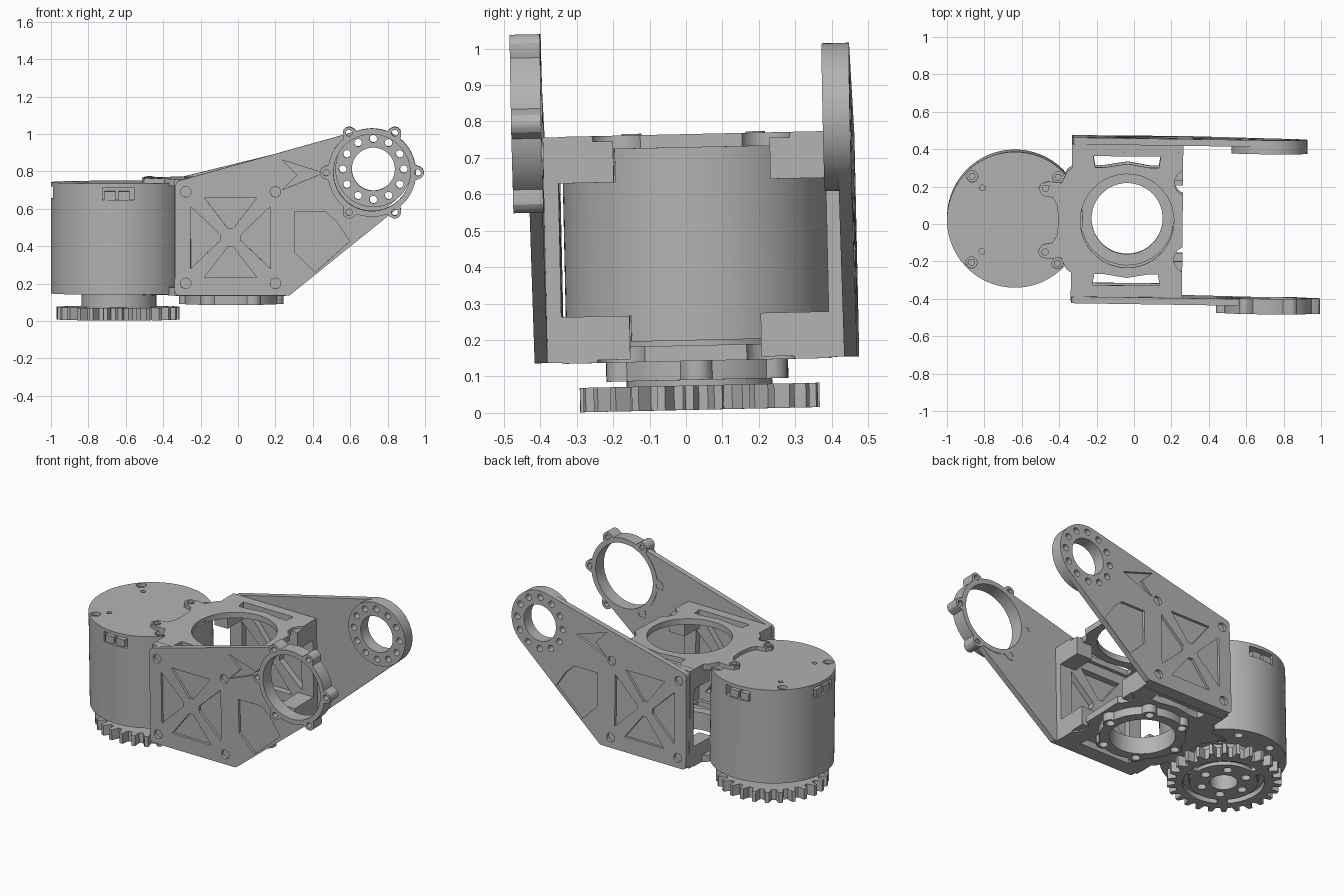
import bpy, bmesh
from math import sin, cos, pi, sqrt, radians
from mathutils import Matrix
from mathutils.geometry import convex_hull_2d

if "Cube" in bpy.data.objects:
    bpy.data.objects.remove(bpy.data.objects["Cube"])

grey = bpy.data.materials.new("machined grey")
grey.use_nodes = True
grey.diffuse_color = (0.45, 0.45, 0.45, 1)
grey.node_tree.nodes["Principled BSDF"].inputs["Base Color"].default_value = (0.45, 0.45, 0.45, 1)

# The whole assembly stands very slightly tilted
POSE = Matrix.Rotation(-0.009, 4, "Z") @ Matrix.Rotation(0.022, 4, "X") @ Matrix.Translation((0, 0.033, 0))


# ---- outline helpers (lists of 2D points) ----
def circle(x, y, r, n=48):
    return [(x + r * cos(2 * pi * i / n), y + r * sin(2 * pi * i / n)) for i in range(n)]


def around(x, y, r, count, start=0):
    return [(x + r * cos(start + 2 * pi * i / count), y + r * sin(start + 2 * pi * i / count)) for i in range(count)]


def rect(x0, x1, y0, y1):
    return [(x0, y0), (x1, y0), (x1, y1), (x0, y1)]


def hull(points):
    return [points[i] for i in convex_hull_2d(points)]


def lobed(x, y, r, lobe_at, lobe_r, count, n=144):
    pts = []
    for i in range(n):
        a = 2 * pi * i / n
        d = (a + pi / count) % (2 * pi / count) - pi / count
        k = lobe_r ** 2 - (lobe_at * sin(d)) ** 2
        rad = max(r, lobe_at * cos(d) + sqrt(k)) if k > 0 else r
        pts.append((x + rad * cos(a), y + rad * sin(a)))
    return pts


def arc_band(x, y, r0, r1, a0, a1, n=20):
    angles = [radians(a0 + (a1 - a0) * i / n) for i in range(n + 1)]
    return ([(x + r1 * cos(a), y + r1 * sin(a)) for a in angles]
            + [(x + r0 * cos(a), y + r0 * sin(a)) for a in reversed(angles)])


# ---- solid helpers ----
def prisms(name, solids, axis="z"):
    bm = bmesh.new()
    for pts, lo, hi in solids:
        ends = [[bm.verts.new((u, v, h) if axis == "z" else (u, h, v)) for u, v in pts] for h in (lo, hi)]
        for ring in ends:
            bm.faces.new(ring)
        for i in range(len(pts)):
            j = (i + 1) % len(pts)
            bm.faces.new((ends[0][i], ends[0][j], ends[1][j], ends[1][i]))
    bmesh.ops.recalc_face_normals(bm, faces=bm.faces)
    mesh = bpy.data.meshes.new(name)
    bm.to_mesh(mesh)
    bm.free()
    obj = bpy.data.objects.new(name, mesh)
    bpy.context.collection.objects.link(obj)
    return obj


def part(name, pts, lo, hi, cuts=(), axis="z"):
    obj = prisms(name, [(pts, lo, hi)], axis)
    bpy.ops.object.select_all(action="DESELECT")
    bpy.context.view_layer.objects.active = obj
    obj.select_set(True)
    if cuts:
        cutter = prisms("cutter", cuts, axis)
        mod = obj.modifiers.new("cut", "BOOLEAN")
        mod.operation, mod.solver, mod.object = "DIFFERENCE", "EXACT", cutter
        bpy.ops.object.modifier_apply(modifier=mod.name)
        bpy.data.objects.remove(cutter)
    obj.data.materials.clear()
    obj.data.materials.append(grey)
    obj.data.transform(POSE)
    bpy.ops.object.shade_smooth_by_angle(angle=radians(25))
    return obj


# ---- motor ----
MX = -0.637
screws = [(MX + sx * 0.23, sy * 0.23) for sx in (-1, 1) for sy in (-1, 1)]
windows = [rect(MX - 0.085, MX + 0.085, 0.30, 0.42), rect(MX - 0.085, MX + 0.085, -0.42, -0.30),
           rect(MX - 0.42, MX - 0.30, -0.085, 0.085)]
cuts = [(circle(x, y, 0.03, 24), 0.705, 0.8) for x, y in screws]
cuts += [(circle(MX - 0.175, s * 0.17, 0.015, 16), 0.715, 0.8) for s in (-1, 1)]
cuts += [(w, 0.655, 0.72) for w in windows]
cuts += [(circle(x, y, 0.025, 24), 0.1, 0.18) for x, y in around(MX, 0, 0.3, 8, pi / 8)]
part("motor_body", circle(MX, 0, 0.363, 96), 0.147, 0.742, cuts)
for x, y in screws:
    part("motor_screw", circle(x, y, 0.02, 6), 0.70, 0.725)
for s in (-1, 1):
    for dx in (-0.045, 0.03):
        part("connector", rect(MX + dx - 0.03, MX + dx + 0.03, s * 0.325 - 0.025, s * 0.325 + 0.025), 0.655, 0.70)
        part("connector", rect(MX - 0.35, MX - 0.30, dx - 0.03, dx + 0.03), 0.655, 0.70)
part("motor_neck", circle(MX, 0, 0.2, 64), 0.03, 0.15,
     [(circle(MX, 0, 0.08), 0, 0.12)]
     + [(circle(x, y, 0.027, 24), 0, 0.12) for x, y in around(MX, 0, 0.135, 6)])

# ---- drive gear ----
teeth = 26
profile = []
for i in range(teeth):
    for t, r in ((0, 0.283), (0.36, 0.283), (0.54, 0.329), (0.82, 0.329)):
        a = 2 * pi * (i + t) / teeth
        profile.append((MX - 0.005 + r * cos(a), r * sin(a)))
part("drive_gear", profile, 0.008, 0.075,
     [(circle(MX, 0, 0.08), 0, 0.1)]
     + [(circle(x, y, 0.027, 24), 0, 0.1) for x, y in around(MX, 0, 0.135, 6)]
     + [(arc_band(MX, 0, 0.195, 0.235, a, a + 105), -0.1, 0.04) for a in (0, 120, 240)])

# ---- top and bottom plates of the frame ----
HX = -0.037
half = [(0.26, 0.367), (-0.335, 0.367), (-0.335, 0.28), (-0.36, 0.26), (-0.39, 0.20), (-0.46, 0.208),
        (-0.50, 0.195), (-0.512, 0.165), (-0.49, 0.13), (-0.435, 0.12), (-0.412, 0.08)]
frame = half + [(-0.404, 0)] + [(x, -y) for x, y in reversed(half)]
slot = [(-0.22, 0.345), (0.14, 0.345), (0.13, 0.285), (0.08, 0.285), (HX, 0.305), (-0.16, 0.285), (-0.21, 0.285)]


def frame_cuts(hole):
    shapes = [circle(HX, 0, hole, 72)]
    for s in (-1, 1):
        shapes += [[(x, s * y) for x, y in slot], circle(0.285, s * 0.205, 0.07),
                   circle(-0.475, s * 0.17, 0.018, 20)]
    return [(p, -1, 2) for p in shapes]


part("top_plate", frame, 0.728, 0.765, frame_cuts(0.25))
part("bottom_plate", frame, 0.142, 0.185, frame_cuts(0.19))
for s in (-1, 1):
    for z in (0.141, 0.766):
        part("lug_bolt_washer", circle(-0.475, s * 0.17, 0.027, 24), z - 0.003, z + 0.003,
             [(circle(-0.475, s * 0.17, 0.017, 20), 0, 1)])

# ---- bearing under the frame ----
part("bearing_flange", lobed(HX, 0, 0.25, 0.235, 0.045, 6), 0.09, 0.145,
     [(circle(HX, 0, 0.19, 72), 0, 1)]
     + [(circle(x, y, 0.026, 24), 0, 0.125) for x, y in around(HX, 0, 0.238, 6)])
part("bearing_ring", circle(HX, 0, 0.25, 72), 0.14, 0.20, [(circle(HX, 0, 0.19, 72), 0, 1)])

# ---- corner blocks ----
for s in (-1, 1):
    for x0, x1 in ((0.15, 0.26), (-0.335, -0.24)):
        for inner, z0, z1 in ((0.215, 0.637, 0.75), (0.18, 0.15, 0.27)):
            ys = sorted((s * inner, s * 0.37))
            part("corner_block", rect(x0, x1, *ys), z0, z1)

# ---- side walls and arms ----
PX, PZ = 0.72, 0.803
BX, BZ = -0.036, 0.455
bolts = [(BX + sx * 0.24, BZ + sz * 0.245) for sx in (-1, 1) for sz in (-1, 1)]
truss = []
for s in (-1, 1):
    truss.append([(BX - 0.14, BZ + s * 0.213), (BX + 0.14, BZ + s * 0.213), (BX + 0.015, BZ + s * 0.05),
                  (BX - 0.015, BZ + s * 0.05)])
    truss.append([(BX + s * 0.213, BZ - 0.165), (BX + s * 0.213, BZ + 0.165), (BX + s * 0.055, BZ + 0.015),
                  (BX + s * 0.055, BZ - 0.015)])
gusset = [(0.305, 0.595), (0.47, 0.595), (0.53, 0.54), (0.60, 0.435), (0.415, 0.27), (0.305, 0.38)]
dart = [(0.24, 0.87), (0.46, 0.80), (0.24, 0.71), (0.32, 0.79)]
base = [p for x, z in ((-0.31, 0.17), (0.27, 0.17), (-0.305, 0.735)) for p in circle(x, z, 0.025, 16)]

for s, side in ((-1, "front"), (1, "back")):
    def span(a, b):
        return sorted((s * a, s * b))

    part(side + "_wall", rect(-0.335, 0.26, 0.145, 0.764), *span(0.367, 0.409),
         [(p, -1, 1) for p in truss + [circle(x, z, 0.02, 20) for x, z in bolts]], "y")
    tip, bore = (0.235, 0.205) if s < 0 else (0.203, 0.115)
    pattern = [] if s < 0 else [circle(x, z, 0.02, 20) for x, z in around(PX, PZ, 0.163, 12)]
    bore_cuts = [(p, -1, 1) for p in [circle(PX, PZ, bore, 72)] + pattern]
    part(side + "_arm", hull(base + circle(PX, PZ, tip, 72)), *span(0.407, 0.443),
         bore_cuts + [(p, *span(0.427, 0.5)) for p in truss + [gusset, dart]]
         + [(circle(x, z, 0.028, 24), *span(0.424, 0.5)) for x, z in bolts], "y")
    if s < 0:
        # lobed output ring on the outside
        part("front_output_ring", lobed(PX, PZ, 0.236, 0.243, 0.035, 6), *span(0.404, 0.487),
             bore_cuts + [(circle(x, z, 0.017, 20), -1, 1) for x, z in around(PX, PZ, 0.245, 6)], "y")
    else:
        # drilled boss on the inside
        part("back_pivot_boss", circle(PX, PZ, 0.203, 72), *span(0.368, 0.41), bore_cuts, "y")
